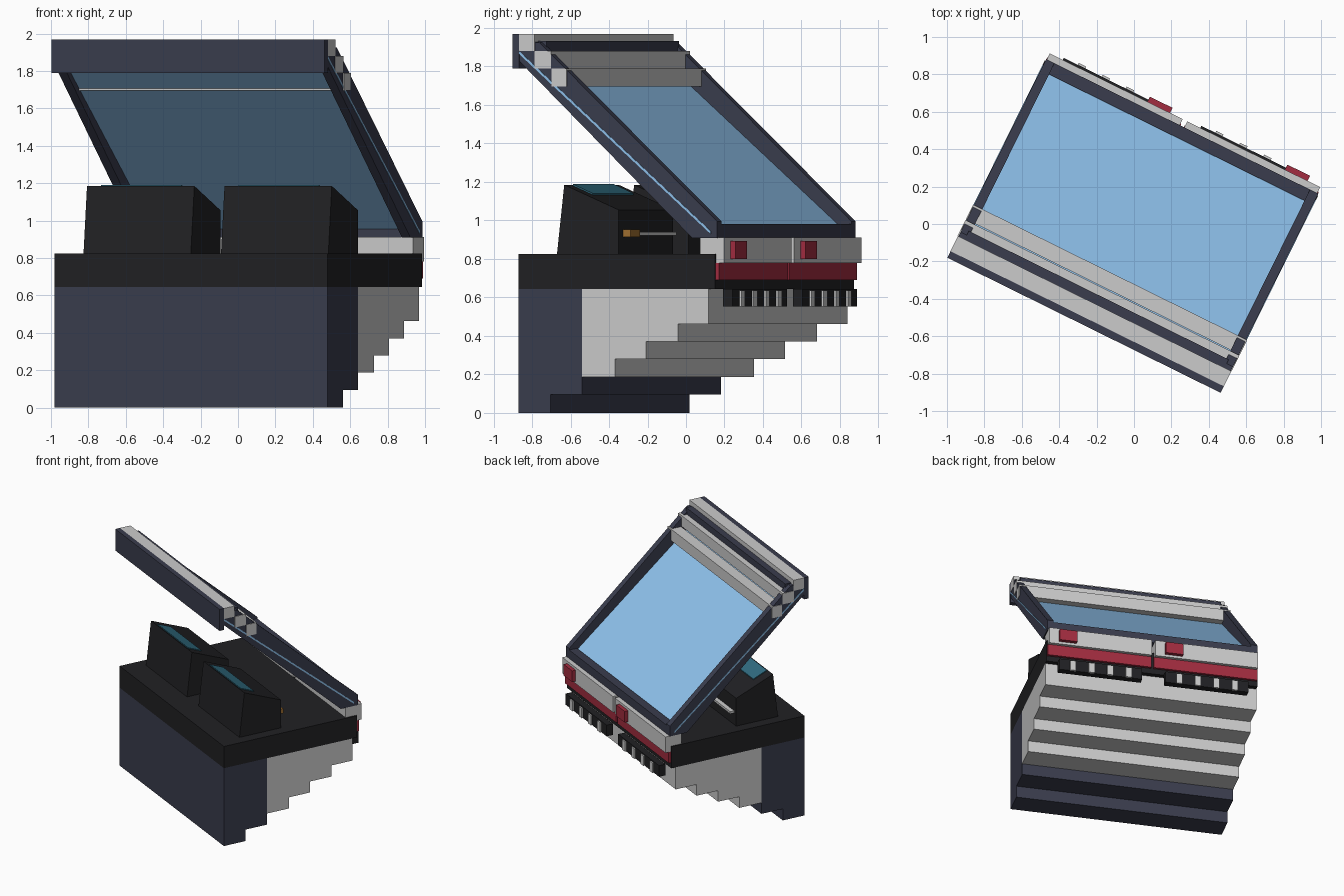
import bpy, bmesh, math
from mathutils import Matrix

if "Cube" in bpy.data.objects:
    bpy.data.objects.remove(bpy.data.objects["Cube"])

# The whole counter is turned about z
TURN = Matrix.Rotation(math.radians(-26.3), 4, 'Z')


def colour(name, rgb):
    m = bpy.data.materials.new(name)
    m.diffuse_color = (*rgb, 1)
    m.use_nodes = True
    m.node_tree.nodes["Principled BSDF"].inputs["Base Color"].default_value = m.diffuse_color
    return m


NAVY = colour("navy", (0.042, 0.046, 0.075))
BLACK = colour("black", (0.015, 0.015, 0.017))
RED = colour("red", (0.36, 0.025, 0.05))
GLASS = colour("glass", (0.27, 0.53, 0.83))
SCREEN = colour("screen", (0.03, 0.15, 0.22))
ORANGE = colour("orange", (0.35, 0.16, 0.03))


def prism(name, x0, x1, profile, mat=None):
    """Extrude a (y, z) profile from x0 to x1."""
    bm = bmesh.new()
    face = bm.faces.new([bm.verts.new((x0, y, z)) for y, z in profile])
    ext = bmesh.ops.extrude_face_region(bm, geom=[face])
    moved = [v for v in ext["geom"] if isinstance(v, bmesh.types.BMVert)]
    bmesh.ops.translate(bm, vec=(x1 - x0, 0, 0), verts=moved)
    bmesh.ops.recalc_face_normals(bm, faces=bm.faces)
    me = bpy.data.meshes.new(name)
    bm.to_mesh(me)
    bm.free()
    if mat:
        me.materials.append(mat)
    ob = bpy.data.objects.new(name, me)
    ob.matrix_world = TURN
    bpy.context.collection.objects.link(ob)
    return ob


def box(name, x0, x1, y0, y1, z0, z1, mat=None):
    return prism(name, x0, x1, [(y0, z0), (y1, z0), (y1, z1), (y0, z1)], mat)


W = 0.815

# Base: navy front with one step, grey stepped back rising to the counter
prism("base_front", -W, W, [(-.567, 0), (-.382, 0), (-.382, .095), (-.2, .095),
                            (-.2, .645), (-.567, .645)], NAVY)
steps = [(-.2, .187)]
for y, z0, z1 in [(-.01, .187, .279), (.172, .279, .37), (.356, .37, .462), (.534, .462, .645)]:
    steps += [(y, z0), (y, z1)]
prism("stepped_back", -W, W, steps + [(-.2, .645)])

# Counter slab
box("counter_top", -W, W, -.567, .572, .645, .825, BLACK)

# Two serving stations side by side
for side, c in (("left", -.41), ("right", .41)):
    box(f"{side}_back_panel", c - .398, c + .395, .48, .618, .78, .912)
    box(f"{side}_red_band", c - .4, c + .4, .56, .592, .69, .78, RED)
    box(f"{side}_red_button", c + .185, c + .32, .61, .648, .8, .892, RED)
    box(f"{side}_vent", c - .32, c + .32, .575, .63, .553, .645, BLACK)
    for i in range(4):
        x = c + (i - 1.5) * .143
        box(f"{side}_vent_tooth_{i}", x - .022, x + .022, .625, .641, .553, .635)
    # Wedge-shaped machine with sloped screen
    prism(f"{side}_machine", c - .32, c + .32,
          [(-.387, .825), (-.03, .825), (-.03, 1.055), (-.345, 1.185)], BLACK)
    prism(f"{side}_screen", c - .24, c + .24,
          [(-.335, 1.17), (-.22, 1.12), (-.22, 1.141), (-.335, 1.189)], SCREEN)
    box(f"{side}_knob", c + .16, c + .27, -.03, .015, .915, .953, ORANGE)
    box(f"{side}_slot_bar", c - .29, c + .15, -.03, .005, .922, .94)

# Slanted glass guard in a navy frame
RAIL = [(.582, .91), (.436, .91), (-.565, 1.828), (-.565, 1.93), (-.45, 1.925), (.582, .995)]
for name, x0, x1 in (("rail_left", -.812, -.762), ("rail_right", .762, .812)):
    prism(name, x0, x1, RAIL, NAVY)
box("frame_lower_bar", -.812, .812, .516, .582, .91, .982, NAVY)
prism("glass_pane", -.815, .815, [(-.565, 1.865), (.545, .93), (.545, .945), (-.565, 1.88)], GLASS)

# Stepped head of the guard
box("head_front_bar", -W, W, -.604, -.565, 1.79, 1.968, NAVY)
box("head_upper_step", -W, W, -.565, -.475, 1.88, 1.968)
box("head_dark_strip", -.775, .775, -.475, -.425, 1.88, 1.932, NAVY)
box("head_middle_step", -.817, .817, -.475, -.38, 1.79, 1.88)
box("head_lower_step", -.817, .817, -.375, -.288, 1.695, 1.79)
